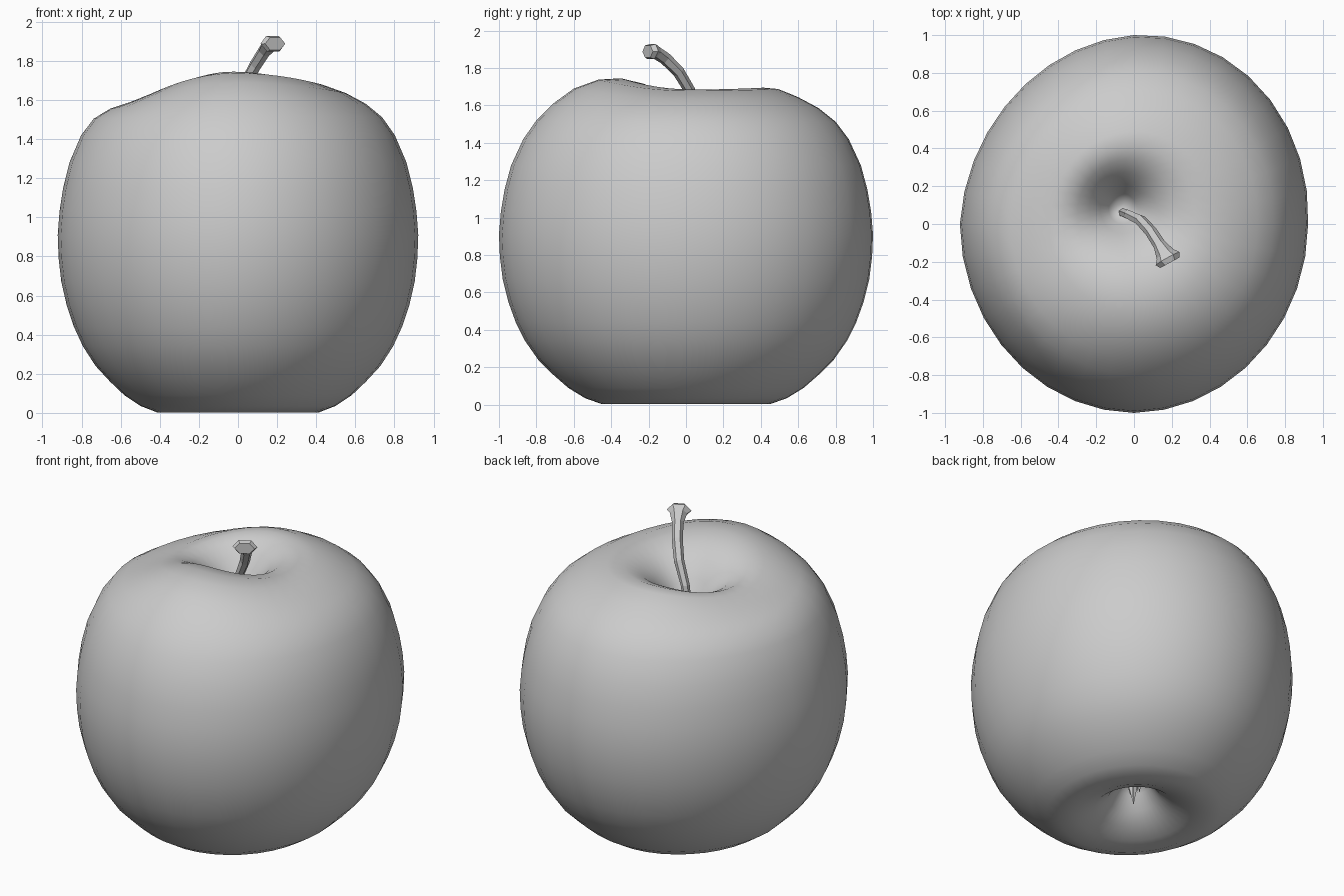
import bpy, bmesh, math
from mathutils import Vector

cube = bpy.data.objects.get("Cube")
if cube:
    bpy.data.objects.remove(cube, do_unlink=True)

grey = bpy.data.materials.new("plain grey")
grey.use_nodes = True
colour = (0.6, 0.6, 0.6, 1)
grey.diffuse_color = colour
grey.node_tree.nodes["Principled BSDF"].inputs["Base Color"].default_value = colour


def add_mesh(name, bm):
    bmesh.ops.recalc_face_normals(bm, faces=bm.faces)
    mesh = bpy.data.meshes.new(name)
    bm.to_mesh(mesh)
    bm.free()
    mesh.materials.append(grey)
    obj = bpy.data.objects.new(name, mesh)
    bpy.context.collection.objects.link(obj)
    return obj


def bridge(bm, rings):
    for a, b in zip(rings, rings[1:]):
        n = len(a)
        for i in range(n):
            j = (i + 1) % n
            bm.faces.new((a[i], a[j], b[j], b[i]))


# Apple body: (radius, height) from the base hollow, round the side, into the top hollow
PROFILE = [(0.05, 0.27), (0.10, 0.20), (0.16, 0.12), (0.24, 0.06), (0.34, 0.02),
           (0.45, 0.003), (0.54, 0.035), (0.63, 0.09), (0.71, 0.16), (0.79, 0.24),
           (0.86, 0.34), (0.91, 0.44), (0.95, 0.55), (0.98, 0.67), (0.995, 0.79),
           (1.0, 0.91), (0.99, 1.03), (0.97, 1.15), (0.935, 1.28), (0.87, 1.42),
           (0.80, 1.52), (0.71, 1.61), (0.60, 1.69), (0.48, 1.738), (0.38, 1.745),
           (0.28, 1.715), (0.20, 1.65), (0.13, 1.56), (0.08, 1.47), (0.035, 1.41)]
SEGMENTS = 36


def smooth(t):
    t = min(max(t, 0), 1)
    return t * t * (3 - 2 * t)


def body_point(u, z, angle):
    c, s = math.cos(angle), math.sin(angle)
    # lopsided plan: fuller at back left, leaner at back right
    bulge = 1 + 0.055 * max(s, 0) * c - 0.01 * abs(s * c)
    bulge = 1 + (bulge - 1) * smooth(u)
    x, y = 0.922 * u * c * bulge, u * s * bulge
    if z > 0.9:
        # shoulders drop everywhere except at the front
        drop = (0.06 if c > 0 else 0.11) * c * c + (0.05 * s * s if s > 0 else 0)
        z -= drop * smooth((0.88 - u) / 0.34) * smooth((u + 0.1) / 0.4)
        # the top hollow sits a little towards the back right
        shift = smooth((0.6 - u) / 0.5)
        x -= 0.06 * shift
        y += 0.08 * shift
    return x, y, z


bm = bmesh.new()
rings = [[bm.verts.new(body_point(u, z, math.tau * i / SEGMENTS)) for i in range(SEGMENTS)]
         for u, z in PROFILE]
bridge(bm, rings)
for end in (rings[0], rings[-1]):
    bm.faces.new(end)
body = add_mesh("apple_body", bm)
body.data.shade_smooth()

# Stem: six-sided bent tube, flared into a knob at the cut end
STEM = [((-0.06, 0.06, 1.38), 0.024), ((-0.03, 0.05, 1.55), 0.026),
        ((0.035, 0.02, 1.68), 0.030), ((0.09, -0.04, 1.78), 0.032),
        ((0.135, -0.11, 1.85), 0.034), ((0.165, -0.16, 1.882), 0.044),
        ((0.178, -0.183, 1.888), 0.062), ((0.190, -0.205, 1.888), 0.050)]
bm = bmesh.new()
points = [Vector(p) for p, r in STEM]
side = Vector((0.83, 0.55, 0))          # level across the bend
rings = []
for k, (p, r) in enumerate(STEM):
    tangent = (points[min(k + 1, len(STEM) - 1)] - points[max(k - 1, 0)]).normalized()
    across = (side - tangent * side.dot(tangent)).normalized()
    up = tangent.cross(across)
    flat = 0.75 if k >= 5 else 1        # the knob is wider than tall
    rings.append([bm.verts.new(points[k] + r * (across * math.cos(a) * (2 - flat) ** 0.7
                                                + up * math.sin(a) * flat))
                  for a in (math.tau * i / 6 for i in range(6))])
bridge(bm, rings)
bm.faces.new(rings[0])
bm.faces.new(rings[-1])
add_mesh("stem", bm)

# Dried sepals: thin spikes in the base hollow
bm = bmesh.new()
for i in range(5):
    a = math.tau * i / 5 + 0.3
    out = Vector((math.cos(a), math.sin(a), 0))
    across = Vector((-math.sin(a), math.cos(a), 0))
    root = out * 0.05 + Vector((0, 0, 0.27))
    base = [bm.verts.new(root + across * 0.03), bm.verts.new(root - across * 0.03),
            bm.verts.new(root - out * 0.02)]
    tip = bm.verts.new(out * (0.02 + 0.03 * (i % 2)) + Vector((0, 0, 0.10 + 0.03 * (i % 3))))
    bm.faces.new(base)
    for j in range(3):
        bm.faces.new((base[j], base[(j + 1) % 3], tip))
add_mesh("sepals", bm)
